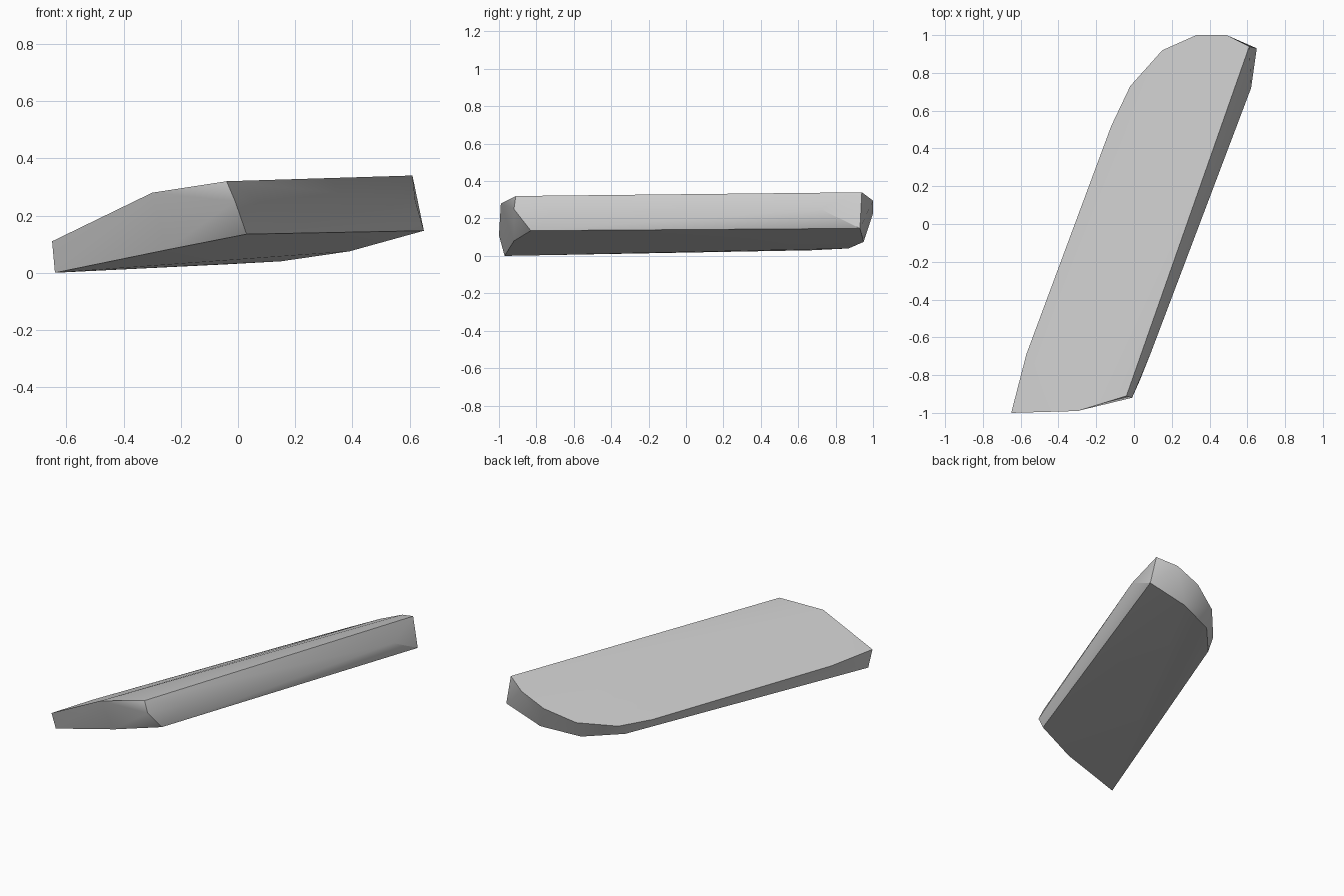
import bpy
import bmesh
import math

default = bpy.data.objects.get("Cube")
if default:
    bpy.data.objects.remove(default, do_unlink=True)

# Single grey stone colour
grey = bpy.data.materials.new("light_grey")
grey.use_nodes = True
colour = (0.6, 0.6, 0.6, 1)
grey.diffuse_color = colour
grey.node_tree.nodes["Principled BSDF"].inputs["Base Color"].default_value = colour

# Outline of the sloping upper face
upper_rim = [
    (-.65, -1, .11), (-.3, -.99, .28), (-.04, -.91, .32), (.61, .94, .34),
    (.49, 1, .295), (.33, 1, .225), (.15, .92, .15), (-.02, .73, .1),
    (-.12, .52, .09), (-.57, -.69, .1),
]
# Bulge along the thick long side
side_bulge = [(-.01, -.92, .25), (.09, -.68, .24), (.62, .72, .25)]
# Outline of the underside
lower_rim = [
    (-.64, -.97, 0), (-.25, -.92, .08), (.03, -.83, .135),
    (.65, .93, .147), (.39, .95, .075), (.15, .87, .04), (-.03, .67, .03),
]

# Wrap the outlines into one chipped, wedge-shaped slab
bm = bmesh.new()
for point in upper_rim + side_bulge + lower_rim:
    bm.verts.new(point)
hull = bmesh.ops.convex_hull(bm, input=bm.verts[:])
unused = {g for g in hull["geom_interior"] + hull["geom_unused"]
          if isinstance(g, bmesh.types.BMVert)}
bmesh.ops.delete(bm, geom=list(unused), context='VERTS')
bmesh.ops.recalc_face_normals(bm, faces=bm.faces[:])

mesh = bpy.data.meshes.new("stone_slab")
bm.to_mesh(mesh)
bm.free()
mesh.materials.append(grey)
slab = bpy.data.objects.new("stone_slab", mesh)
bpy.context.collection.objects.link(slab)

# Smooth gentle facets, keep the rims crisp
bpy.ops.object.select_all(action='DESELECT')
slab.select_set(True)
bpy.context.view_layer.objects.active = slab
bpy.ops.object.shade_smooth_by_angle(angle=math.radians(35))
